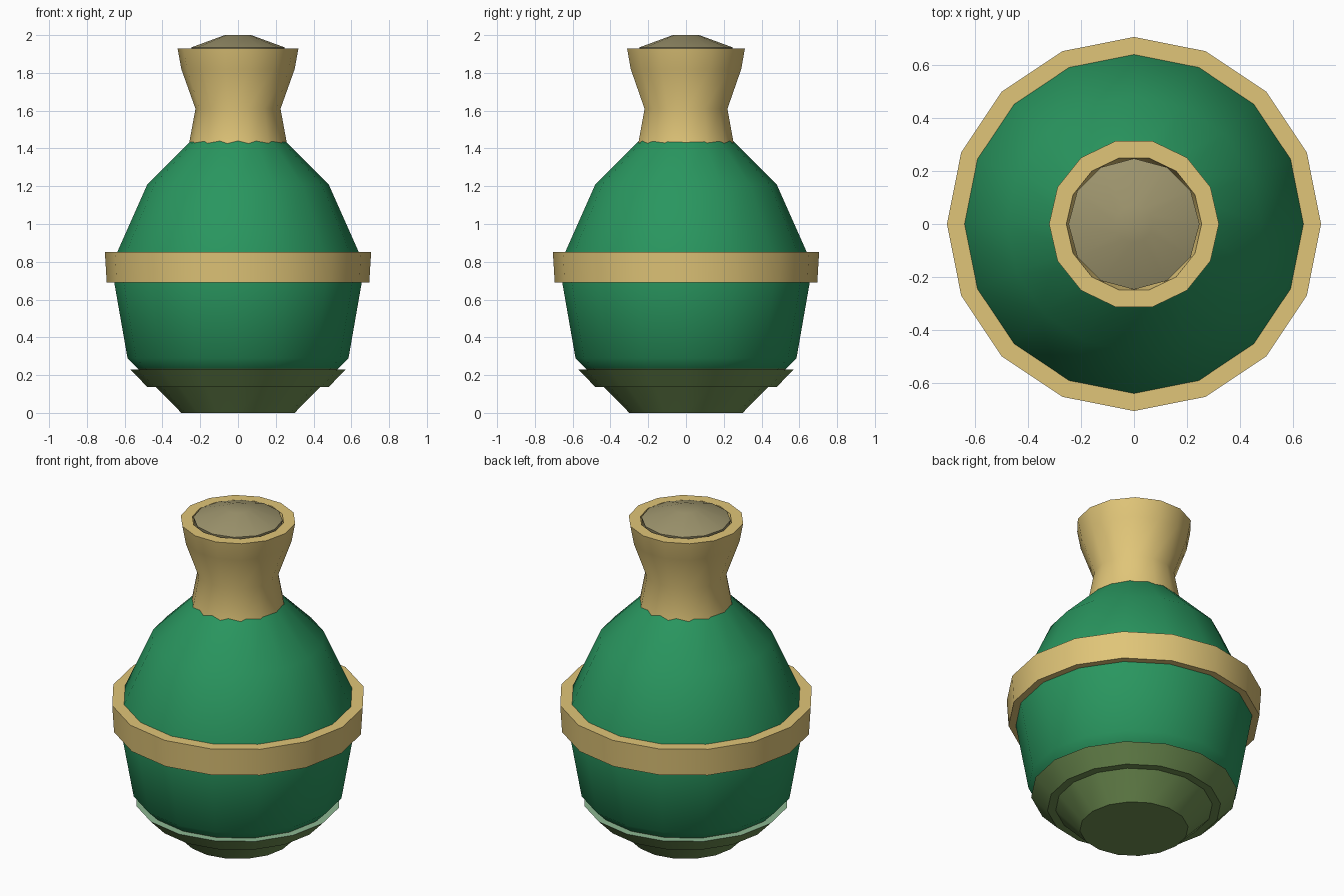
import bpy, math

if "Cube" in bpy.data.objects:
    bpy.data.objects.remove(bpy.data.objects["Cube"])


def material(name, hex_color):
    m = bpy.data.materials.new(name)
    rgb = [int(hex_color[i:i + 2], 16) / 255 for i in (0, 2, 4)]
    lin = [c / 12.92 if c <= 0.04045 else ((c + 0.055) / 1.055) ** 2.4 for c in rgb]
    m.diffuse_color = (*lin, 1)
    m.use_nodes = True
    m.node_tree.nodes["Principled BSDF"].inputs["Base Color"].default_value = m.diffuse_color
    return m


gold = material("gold", "E0C578")
green = material("bottle green", "29965F")
olive = material("olive green", "6F8F52")
pale = material("pale green", "8CB792")
cork_mat = material("dull cork", "9D946D")


def lathe(name, profile, sides, mats, rule=None, closed=False):
    """Revolve a (radius, height) profile listed bottom to top on the outside."""
    n, k = sides, len(profile)
    verts = [(r * math.cos(2 * math.pi * i / n), r * math.sin(2 * math.pi * i / n), z)
             for r, z in profile for i in range(n)]
    faces = []
    for j in range(k if closed else k - 1):
        a, b = j * n, (j + 1) % k * n
        faces += [(a + i, a + (i + 1) % n, b + (i + 1) % n, b + i) for i in range(n)]
    if not closed:  # end caps
        faces += [tuple(reversed(range(n))), tuple(range((k - 1) * n, k * n))]
    me = bpy.data.meshes.new(name)
    me.from_pydata(verts, [], faces)
    for m in mats:
        me.materials.append(m)
    if rule:
        for p in me.polygons:
            p.material_index = rule(p)
    ob = bpy.data.objects.new(name, me)
    bpy.context.collection.objects.link(ob)
    bpy.ops.object.select_all(action='DESELECT')
    ob.select_set(True)
    bpy.context.view_layer.objects.active = ob
    bpy.ops.object.shade_smooth_by_angle(angle=math.radians(40))
    return ob


# Bottle body, olive underneath
lathe("bottle_body",
      [(0.30, 0), (0.53, 0.235), (0.585, 0.29), (0.655, 0.69), (0.64, 0.85),
       (0.48, 1.21), (0.25, 1.44), (0.20, 1.49)],
      16, [green, olive], lambda p: 1 if p.center.z < 0.235 else 0)

# Flared foot ring with a pale upper face
lathe("foot_ring", [(0.42, 0.137), (0.48, 0.137), (0.57, 0.23), (0.50, 0.23)],
      16, [olive, pale], lambda p: 1 if p.normal.z > 0.9 else 0, closed=True)

# Band around the belly
lathe("belly_band", [(0.62, 0.69), (0.695, 0.69), (0.705, 0.853), (0.63, 0.853)],
      16, [gold], closed=True)

# Flared neck, hollow at the mouth
lathe("neck", [(0.262, 1.41), (0.225, 1.61), (0.30, 1.82), (0.32, 1.93),
               (0.255, 1.93), (0.235, 1.84)], 14, [gold])

# Domed stopper
lathe("stopper", [(0.235, 1.85), (0.247, 1.935), (0.07, 2.0)], 12, [cork_mat])
